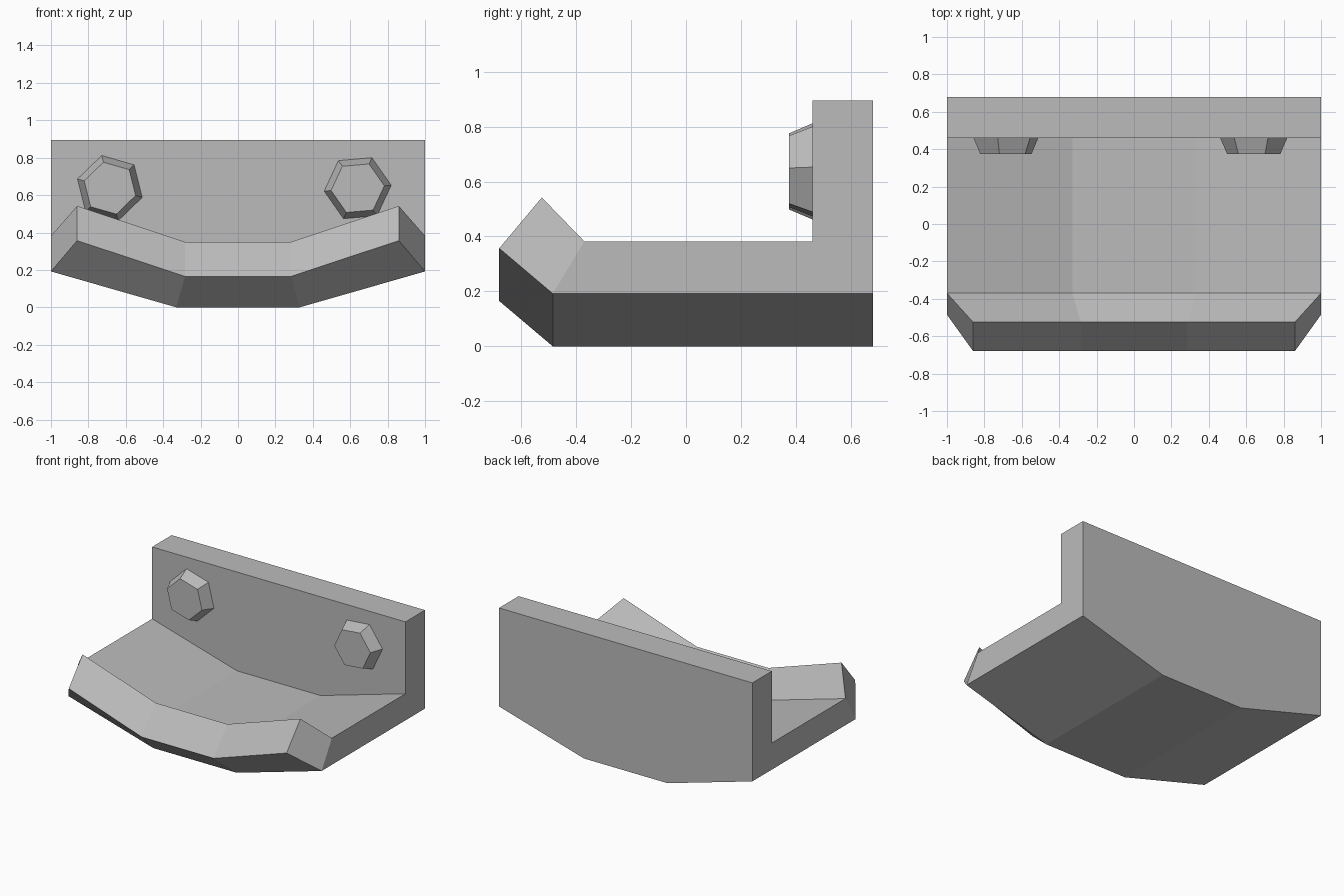
import bpy, bmesh
from math import radians
from mathutils import Matrix

cube = bpy.data.objects.get("Cube")
if cube:
    bpy.data.objects.remove(cube)

grey = bpy.data.materials.new("plain_grey")
grey.use_nodes = True
colour = (0.5, 0.5, 0.5, 1)
grey.diffuse_color = colour
grey.node_tree.nodes["Principled BSDF"].inputs["Base Color"].default_value = colour


def finish(name, bm):
    bmesh.ops.recalc_face_normals(bm, faces=bm.faces)
    mesh = bpy.data.meshes.new(name)
    bm.to_mesh(mesh)
    bm.free()
    mesh.materials.append(grey)
    obj = bpy.data.objects.new(name, mesh)
    bpy.context.collection.objects.link(obj)
    return obj


# Side profile of the bracket: y, z, width factor, share of the upward bend
profile = [
    (0.68, 0.0, 1, 1),          # bottom back
    (-0.485, 0.0, 1, 1),        # bottom front
    (-0.68, 0.165, 0.86, 1),    # lip front
    (-0.525, 0.35, 0.86, 1),    # lip tip
    (-0.37, 0.19, 1, 1),        # lip inner fold
    (0.46, 0.19, 1, 1),         # foot of back wall
    (0.46, 0.895, 1, 0),        # wall top front
    (0.68, 0.895, 1, 0),        # wall top back
]
# Stations across the width: x and how far the plate bends up there
stations = [(-1, 0.192), (-0.33, 0), (0.33, 0), (1, 0.192)]

# Bent plate with lip and back wall
bm = bmesh.new()
rings = [[bm.verts.new((x * w, y, z + rise * bend)) for y, z, w, bend in profile]
         for x, rise in stations]
count = len(profile)
for a, b in zip(rings, rings[1:]):
    for i in range(count):
        j = (i + 1) % count
        bm.faces.new((a[i], a[j], b[j], b[i]))
for ring in (rings[0], rings[-1]):
    bm.faces.new(ring[1:5])             # tapered lip end
    bm.faces.new(ring[:2] + ring[4:6])  # plate end
    bm.faces.new([ring[0]] + ring[5:])  # wall end
finish("bracket", bm)


# Tapered hexagonal bolt heads, each turned a little differently
def bolt_head(name, x, turn):
    bm = bmesh.new()
    bmesh.ops.create_cone(bm, cap_ends=True, segments=6,
                          radius1=0.18, radius2=0.143, depth=0.085)
    bmesh.ops.rotate(bm, verts=bm.verts, matrix=Matrix.Rotation(radians(turn), 3, "Z"))
    bmesh.ops.rotate(bm, verts=bm.verts, matrix=Matrix.Rotation(radians(90), 3, "X"))
    obj = finish(name, bm)
    obj.location = (x, 0.4175, 0.637)


bolt_head("right_bolt_head", -0.685, 14)
bolt_head("left_bolt_head", 0.64, 35)
